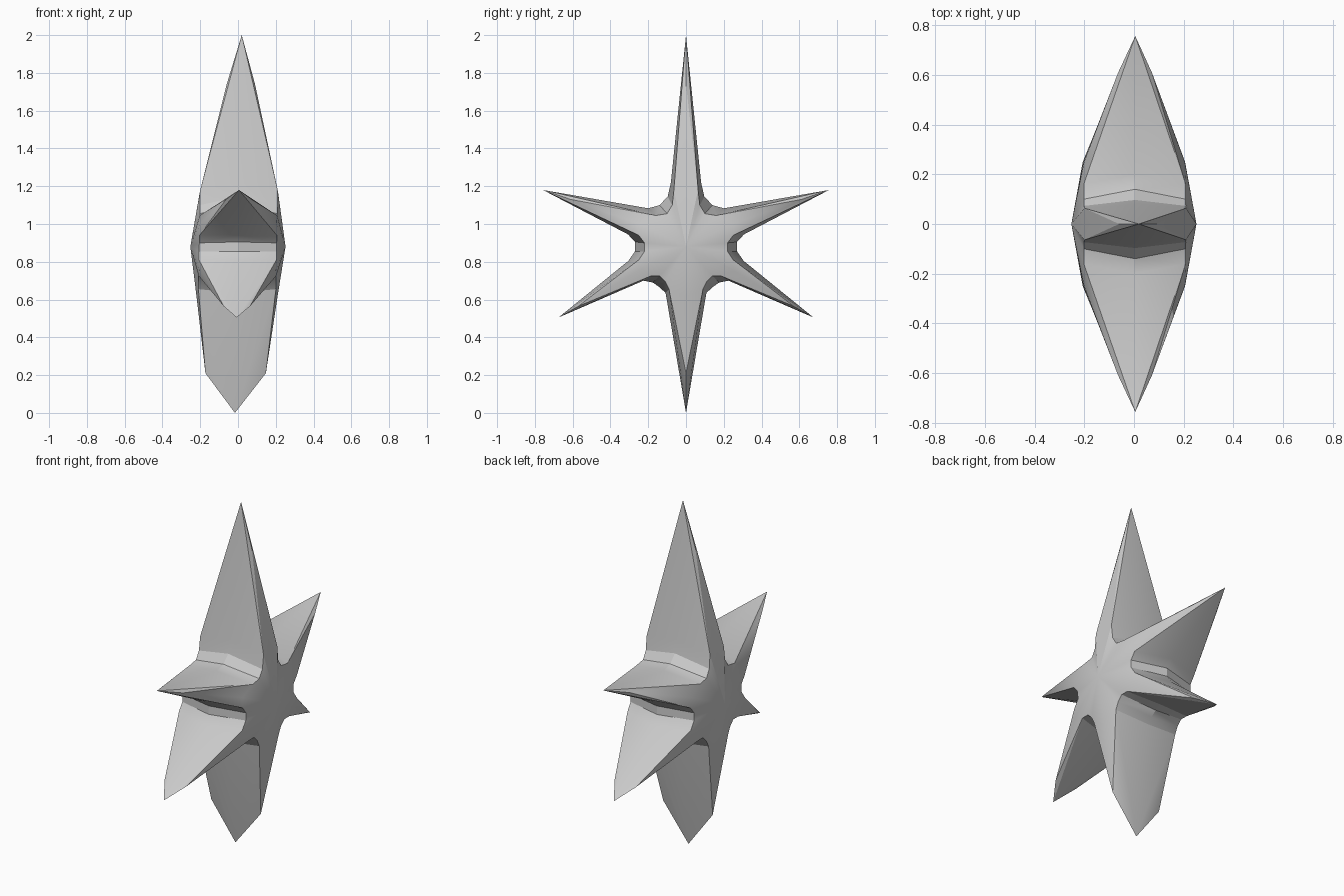
import bpy, bmesh, math
from mathutils import Vector

if "Cube" in bpy.data.objects:
    bpy.data.objects.remove(bpy.data.objects["Cube"])

# One quarter of the star (x >= 0, y >= 0), clockwise from the top spike.
HUB = (0.252, 0, 0.88)
# Each spike: tip on the middle plane, apex of the side face, base of the ridge (x, y, z)
SPIKES = [
    ((0, 0, 2.0), (0.075, 0, 1.74), (0.207, 0, 1.17)),
    ((0, 0.757, 1.18), (0.068, 0.61, 1.13), (0.203, 0.25, 1.0)),
    ((0, 0.675, 0.505), (0.07, 0.57, 0.565), (0.203, 0.25, 0.755)),
    ((0, 0, 0), (0.16, 0, 0.21), (0.215, 0, 0.62)),
]
# Each notch between spikes: (y, z) on the middle plane and (y, z) on the rim
NOTCHES = [
    [((0.08, 1.22), (0.064, 1.18)), ((0.097, 1.145), (0.073, 1.10)),
     ((0.14, 1.10), (0.10, 1.055)), ((0.20, 1.083), (0.16, 1.045))],
    [((0.307, 0.945), (0.25, 0.94)), ((0.27, 0.905), (0.22, 0.90)),
     ((0.27, 0.855), (0.22, 0.855)), ((0.305, 0.805), (0.25, 0.81))],
    [((0.225, 0.70), (0.185, 0.725)), ((0.175, 0.69), (0.14, 0.725)),
     ((0.14, 0.665), (0.11, 0.695)), ((0.108, 0.635), (0.09, 0.655))],
]
RIM_X = 0.205

bm = bmesh.new()


def build_quarter(sx, sy):
    def face(*pts):
        bm.faces.new([bm.verts.new((p[0] * sx, p[1] * sy, p[2])) for p in pts])

    mids = [[(0, *m) for m, r in n] for n in NOTCHES]
    rims = [[(RIM_X, *r) for m, r in n] for n in NOTCHES]
    for i, (mid, rim) in enumerate(zip(mids, rims)):
        # rounded notch wall and the hub face above it
        for k in range(len(rim) - 1):
            face(mid[k], mid[k + 1], rim[k + 1], rim[k])
            face(HUB, rim[k], rim[k + 1])
        # spike flanks on both sides of the notch
        for spike, k in ((SPIKES[i], 0), (SPIKES[i + 1], -1)):
            tip, apex, ridge = spike
            face(tip, mid[k], rim[k])
            face(tip, rim[k], apex)
            face(apex, rim[k], ridge)
            face(ridge, rim[k], HUB)


for sx in (1, -1):
    for sy in (1, -1):
        build_quarter(sx, sy)

bmesh.ops.remove_doubles(bm, verts=bm.verts, dist=0.0005)
bmesh.ops.recalc_face_normals(bm, faces=bm.faces)

# slight lean of the whole star
for v in bm.verts:
    v.co += Vector((0.018 * (v.co.z - 0.9), 0, 0))

mesh = bpy.data.meshes.new("six_point_star")
bm.to_mesh(mesh)
bm.free()
star = bpy.data.objects.new("six_point_star", mesh)
bpy.context.collection.objects.link(star)
bpy.context.view_layer.objects.active = star
star.select_set(True)
bpy.ops.object.shade_smooth_by_angle(angle=math.radians(25))
